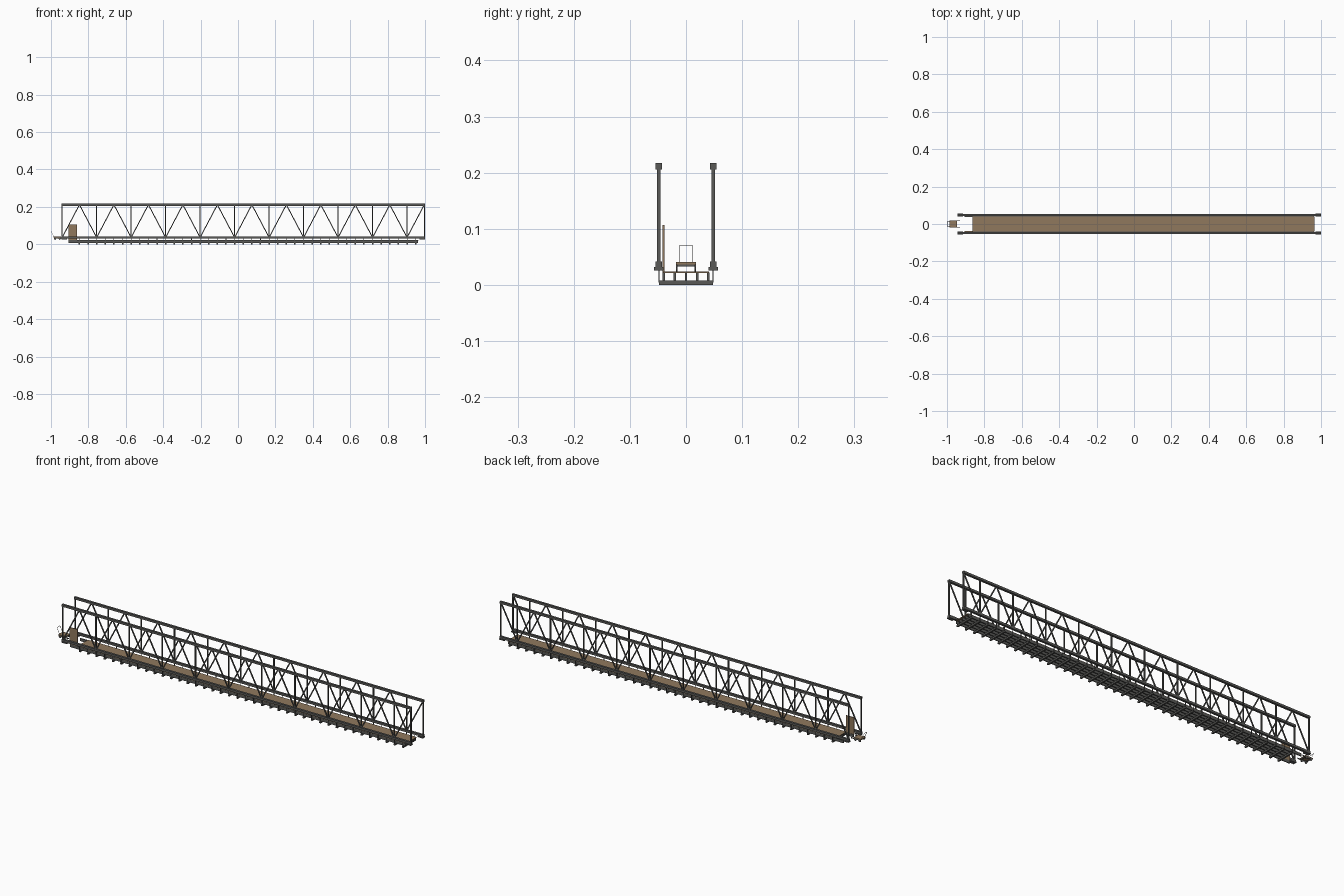
import bpy, bmesh, math
from mathutils import Vector

if "Cube" in bpy.data.objects:
    bpy.data.objects.remove(bpy.data.objects["Cube"])

def mat(name, c):
    m = bpy.data.materials.new(name)
    m.diffuse_color = (*c, 1)
    m.use_nodes = True
    m.node_tree.nodes["Principled BSDF"].inputs["Base Color"].default_value = m.diffuse_color
    return m

STEEL = mat("dark_steel", (0.10, 0.10, 0.095))
WOOD = mat("wood", (0.28, 0.19, 0.11))

def add_box(bm, x0, x1, y0, y1, z0, z1):
    v = [bm.verts.new((x, y, z)) for x in (x0, x1) for y in (y0, y1) for z in (z0, z1)]
    for f in ((0, 1, 3, 2), (4, 6, 7, 5), (0, 4, 5, 1), (2, 3, 7, 6), (0, 2, 6, 4), (1, 5, 7, 3)):
        bm.faces.new([v[i] for i in f])

def add_bar(bm, a, b, w, d):
    # rectangular bar from a to b; d is its thickness across y where possible
    a, b = Vector(a), Vector(b)
    t = (b - a).normalized()
    side = Vector((0, 1, 0)) if abs(t.y) < 0.9 else Vector((1, 0, 0))
    up = t.cross(side).normalized()
    ring = [[bm.verts.new(p + side * sy * d / 2 + up * sz * w / 2)
             for sy, sz in ((-1, -1), (1, -1), (1, 1), (-1, 1))] for p in (a, b)]
    bm.faces.new(ring[0])
    bm.faces.new(ring[1][::-1])
    for i in range(4):
        j = (i + 1) % 4
        bm.faces.new((ring[0][i], ring[1][i], ring[1][j], ring[0][j]))

def finish(bm, name, material):
    bmesh.ops.recalc_face_normals(bm, faces=bm.faces)
    me = bpy.data.meshes.new(name)
    bm.to_mesh(me)
    bm.free()
    me.materials.append(material)
    ob = bpy.data.objects.new(name, me)
    bpy.context.collection.objects.link(ob)
    return ob

def boxes(name, material, *items):
    bm = bmesh.new()
    for it in items:
        add_box(bm, *it)
    return finish(bm, name, material)

X0, X1, N = -0.94, 0.996, 21
STEP = (X1 - X0) / N
ZB, ZT, TY = 0.0365, 0.2115, 0.0485

for s, side in ((-1, "front"), (1, "back")):
    y = s * TY
    # chords
    boxes(side + "_top_chord", STEEL, (X0 - .003, X1 + .003, y - .0055, y + .0055, .206, .217))
    boxes(side + "_bottom_chord", STEEL, (X0 - .003, X1 + .003, y - .0055, y + .0055, .031, .042))
    # posts and zigzag diagonals
    bm = bmesh.new()
    for i in range(N + 1):
        x = X0 + i * STEP
        if i % 2 == 0 or i == N:
            add_bar(bm, (x, y, ZB), (x, y, ZT), .005, .006)
        if i < N:
            za, zb = (ZB, ZT) if i % 2 == 0 else (ZT, ZB)
            add_bar(bm, (x, y, za), (x + STEP, y, zb), .005, .005)
    finish(bm, side + "_truss_web", STEEL)
    # bearing pads under the chord ends
    boxes(side + "_bearing_pads", STEEL,
          (X0 - .003, X0 + .027, y - .0085, y + .0085, .026, .0315),
          (X1 - .025, X1 + .004, y - .0085, y + .0085, .026, .0315))
    # side stringer below the deck edge
    boxes(side + "_stringer", STEEL, (-.905, .962, s * .0395 - .002, s * .0395 + .002, .008, .022))

# floor beams with hangers
bm = bmesh.new()
hang = bmesh.new()
for i in range(2, 2 * N):
    x = X0 + i * STEP / 2
    add_box(bm, x - .004, x + .004, -.048, .048, .001 - .001, .008)
    for s in (-1, 1):
        add_bar(hang, (x, s * .048, .004), (x, s * .048, .033), .003, .002)
finish(bm, "floor_beams", STEEL)
finish(hang, "beam_hangers", STEEL)

# inner stringers and plank deck
boxes("inner_stringers", STEEL, *[(-.86, .962, y - .002, y + .002, .008, .021) for y in (-.02, 0, .02)])
boxes("deck", WOOD, (-.863, .965, -.041, .041, .021, .024))

# upright board at the left end
boxes("end_board", WOOD, (-.907, -.862, -.042, -.0385, .022, .107))

# small hand cart: bed, frame, wheels and wire handle
boxes("cart_bed", WOOD, (-.987, -.946, -.018, .018, .0365, .0405))
boxes("cart_frame", STEEL,
      (-.985, -.93, -.0175, -.0155, .031, .0365), (-.985, -.93, .0155, .0175, .031, .0365),
      (-.983, -.979, -.0175, .0175, .033, .0365), (-.952, -.948, -.0175, .0175, .033, .0365))
for i, x in enumerate((-.978, -.953)):
    for s in (-1, 1):
        bpy.ops.mesh.primitive_cylinder_add(vertices=12, radius=.006, depth=.003,
                                            location=(x, s * .0165, .030), rotation=(math.pi / 2, 0, 0))
        w = bpy.context.object
        w.name = "cart_wheel"
        w.data.materials.append(STEEL)
bm = bmesh.new()
for s in (-1, 1):
    add_bar(bm, (-.983, s * .012, .038), (-.9985, s * .012, .070), .0012, .0012)
add_bar(bm, (-.9985, -.0126, .070), (-.9985, .0126, .070), .0012, .0012)
finish(bm, "cart_handle", STEEL)
